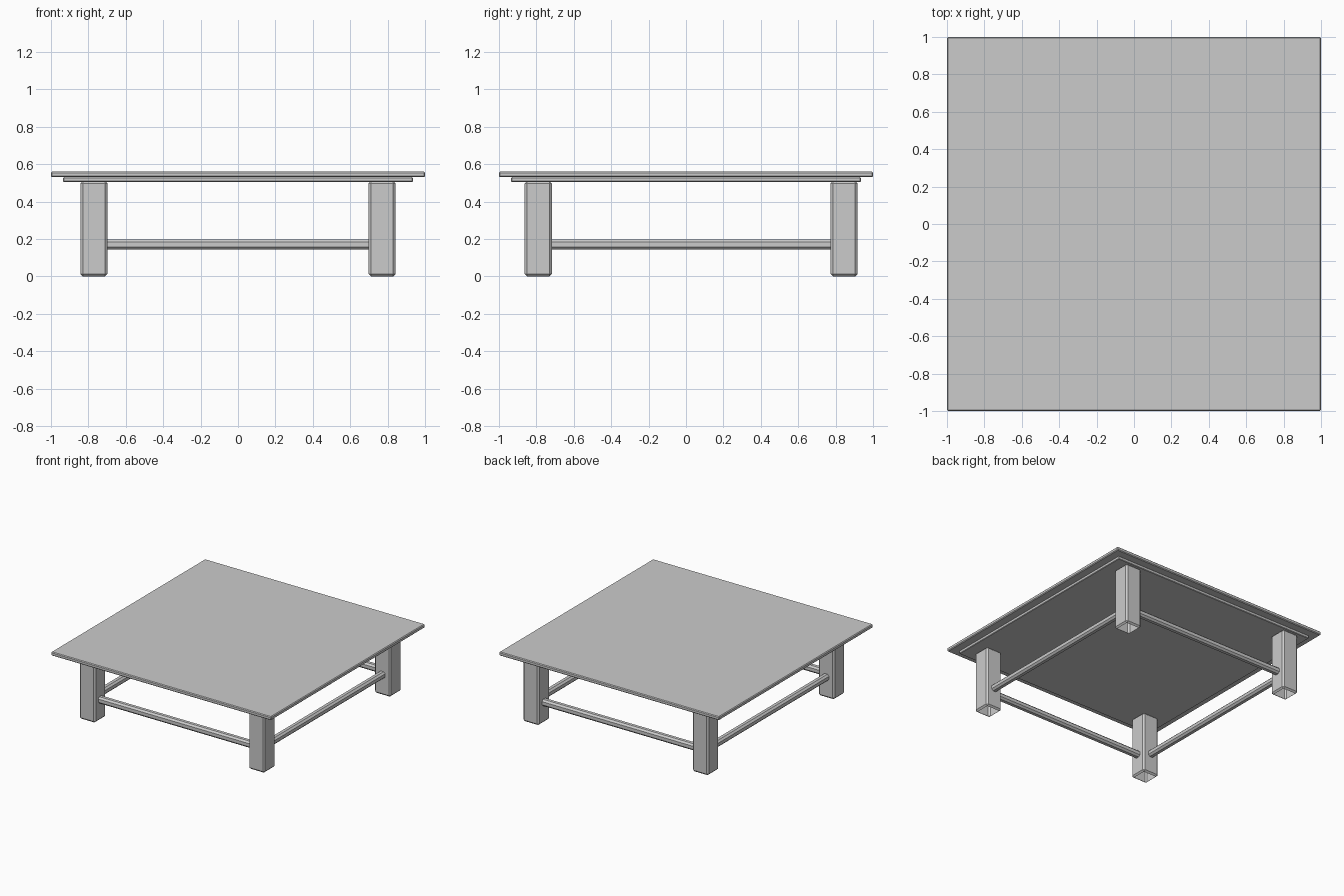
import bpy, bmesh
from mathutils import Matrix, Vector

if "Cube" in bpy.data.objects:
    bpy.data.objects.remove(bpy.data.objects["Cube"])

LEG_X, LEG_Y = (-0.77, 0.77), (-0.79, 0.845)
LEG_W, RAIL_W, RAIL_Z = 0.145, 0.054, 0.17


def box(name, lo, hi, bevel, open_bottom=False, open_ends=None):
    """Chamfered box between two corners; chosen faces can be left open."""
    lo, hi = Vector(lo), Vector(hi)
    bm = bmesh.new()
    bmesh.ops.create_cube(bm, size=1)
    bmesh.ops.transform(bm, verts=bm.verts, matrix=Matrix.Translation((lo + hi) / 2)
                        @ Matrix.Diagonal((*(hi - lo), 1)))
    edges = bm.edges[:]
    if open_ends is not None:  # only chamfer the lengthwise edges
        edges = [e for e in edges
                 if abs(e.verts[0].co[open_ends] - e.verts[1].co[open_ends]) > 0.1]
    bmesh.ops.bevel(bm, geom=edges, offset=bevel, segments=1, affect='EDGES')
    if open_bottom:
        low = [f for f in bm.faces if f.calc_center_median().z < lo.z + 1e-4]
        bmesh.ops.delete(bm, geom=low, context='FACES')
    mesh = bpy.data.meshes.new(name)
    bm.to_mesh(mesh)
    bm.free()
    obj = bpy.data.objects.new(name, mesh)
    bpy.context.collection.objects.link(obj)


# table top and the thinner slab beneath it
box("table_top", (-1, -1, 0.53), (1, 1, 0.56), 0.006)
box("under_slab", (-0.935, -0.935, 0.505), (0.935, 0.935, 0.53), 0.004)

# four hollow legs, open at the foot
h = LEG_W / 2
for x, side in zip(LEG_X, ("left", "right")):
    for y, end in zip(LEG_Y, ("front", "back")):
        box(f"{end}_{side}_leg", (x - h, y - h, 0), (x + h, y + h, 0.51), 0.013,
            open_bottom=True)

# stretcher rails joining neighbouring legs
r = RAIL_W / 2
z0, z1 = RAIL_Z - r, RAIL_Z + r
for y, end in zip(LEG_Y, ("front", "back")):
    box(f"{end}_rail", (LEG_X[0] + h, y - r, z0), (LEG_X[1] - h, y + r, z1),
        0.014, open_ends=0)
for x, side in zip(LEG_X, ("left", "right")):
    box(f"{side}_rail", (x - r, LEG_Y[0] + h, z0), (x + r, LEG_Y[1] - h, z1),
        0.014, open_ends=1)
